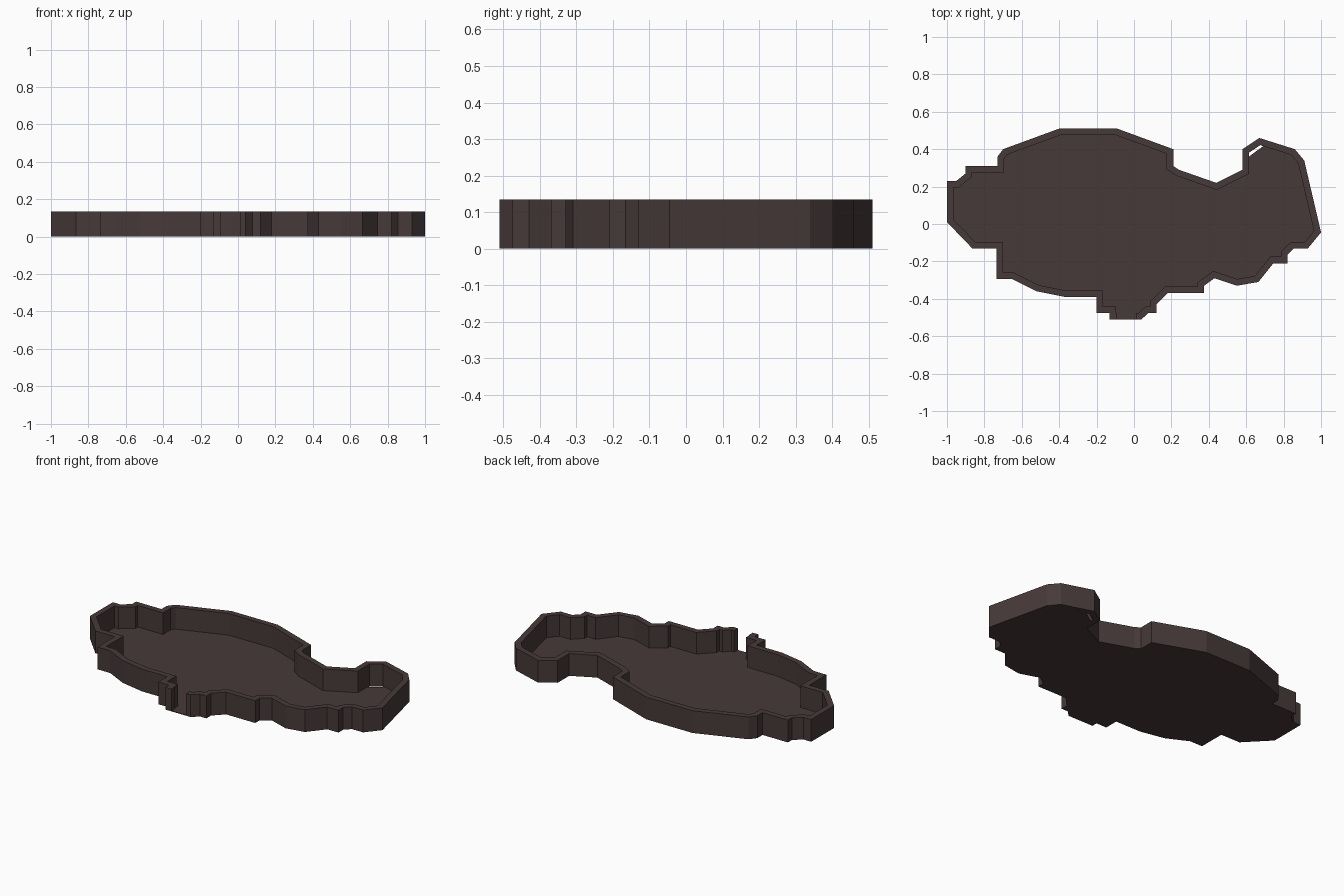
import bpy
import bmesh
from mathutils import Vector

HEIGHT, FLOOR, WALL = 0.135, 0.004, 0.035

cube = bpy.data.objects.get("Cube")
if cube:
    bpy.data.objects.remove(cube, do_unlink=True)

# Dark brown material shared by both parts
brown = bpy.data.materials.new("dark brown")
brown.use_nodes = True
colour = (0.063, 0.041, 0.041, 1)
brown.diffuse_color = colour
brown.node_tree.nodes["Principled BSDF"].inputs["Base Color"].default_value = colour

# Clockwise outline, from one side of the front gap round to the other
front_left_side = [(-.09, -.51), (-.13, -.51), (-.13, -.475), (-.2, -.475), (-.2, -.39),
                   (-.37, -.39), (-.52, -.36), (-.65, -.295), (-.735, -.295), (-.735, -.13)]
end_and_back = [(-.865, -.13), (-1, .01), (-1, .23), (-.95, .23), (-.9, .27), (-.9, .31),
                (-.73, .31), (-.73, .36), (-.7, .4), (-.4, .51), (-.09, .51), (.21, .4),
                (.21, .31), (.24, .29), (.44, .22), (.58, .29)]
lobe = [(.58, .4), (.67, .46), (.86, .4), (.91, .34), (1, -.045)]
front_right_side = [(.93, -.13), (.855, -.13), (.82, -.165), (.82, -.21), (.745, -.21),
                    (.665, -.31), (.55, -.33), (.43, -.29), (.375, -.33), (.375, -.37),
                    (.18, -.37), (.12, -.43), (.12, -.475), (.077, -.475), (.04, -.51),
                    (.01, -.51)]
wall_path = front_left_side + end_and_back + lobe + front_right_side
# The floor stops short of one lobe corner, leaving a thin slit beside the wall
floor_path = front_left_side + end_and_back + [(.58, .335), (.7, .423)] + lobe[2:] + front_right_side


def inset(path, width):
    """Mitred offset to the right of an open path."""
    pts = [Vector(p) for p in path]
    result = []
    for i, p in enumerate(pts):
        before = (p - pts[i - 1]).normalized() if i else None
        after = (pts[i + 1] - p).normalized() if i < len(pts) - 1 else None
        before, after = before or after, after or before
        n1, n2 = (Vector((d.y, -d.x)) for d in (before, after))
        result.append(p + (n1 + n2) * width / (1 + n1.dot(n2)))
    return result


def make_part(name, bm):
    bmesh.ops.recalc_face_normals(bm, faces=bm.faces)
    mesh = bpy.data.meshes.new(name)
    bm.to_mesh(mesh)
    bm.free()
    mesh.materials.append(brown)
    obj = bpy.data.objects.new(name, mesh)
    bpy.context.collection.objects.link(obj)


def extrude_up(bm, height):
    result = bmesh.ops.extrude_face_region(bm, geom=bm.faces[:], use_keep_orig=True)
    verts = [g for g in result["geom"] if isinstance(g, bmesh.types.BMVert)]
    bmesh.ops.translate(bm, verts=verts, vec=(0, 0, height))


# Floor slab
bm = bmesh.new()
bm.faces.new([bm.verts.new((x, y, 0)) for x, y in floor_path])
extrude_up(bm, FLOOR)
make_part("tray_floor", bm)

# Rim wall, open at the front gap
bm = bmesh.new()
outer = [bm.verts.new((x, y, 0)) for x, y in wall_path]
inner = [bm.verts.new((x, y, 0)) for x, y in inset(wall_path, WALL)]
for i in range(len(outer) - 1):
    bm.faces.new((outer[i], outer[i + 1], inner[i + 1], inner[i]))
extrude_up(bm, HEIGHT)
make_part("rim_wall", bm)
